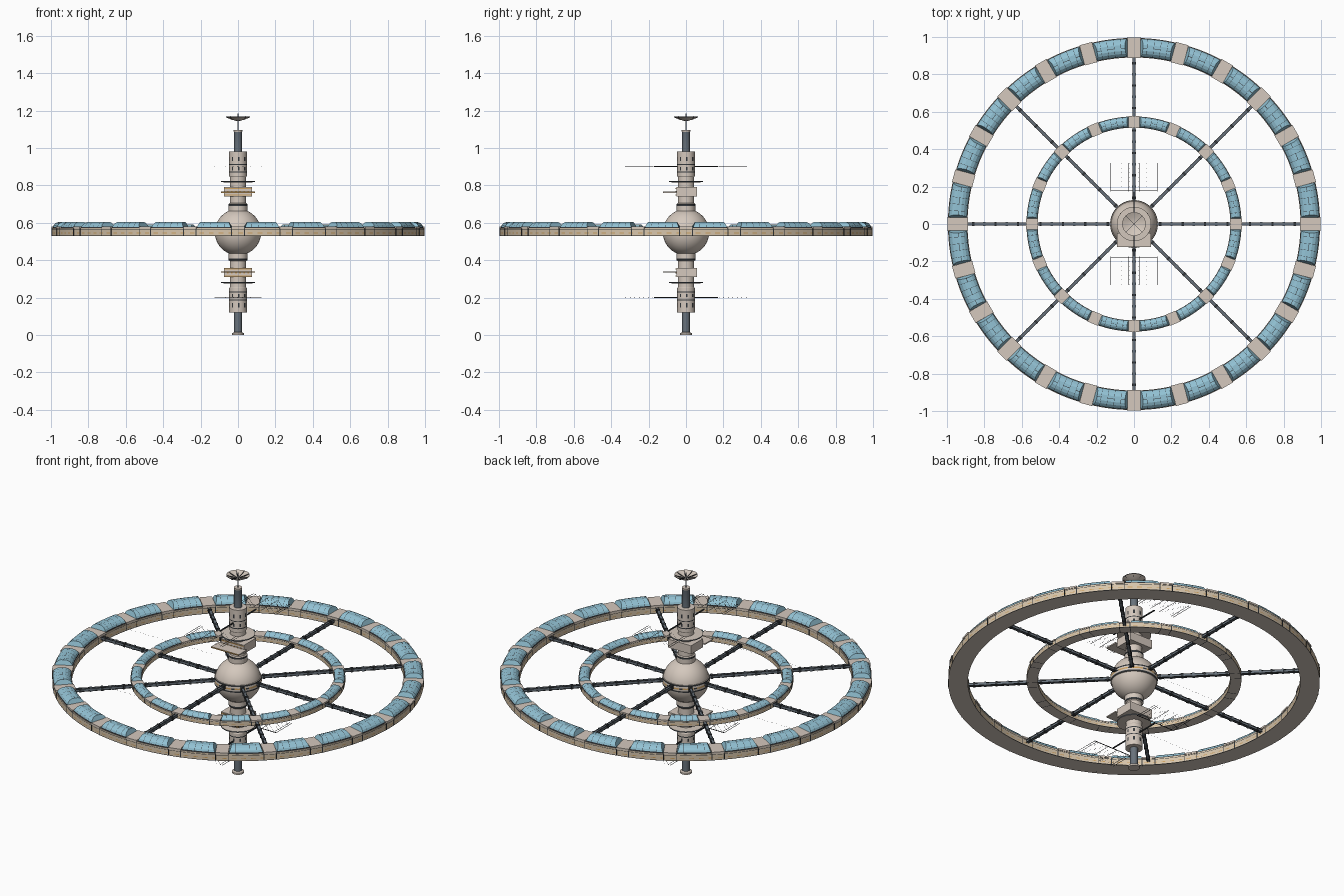
import bpy, bmesh
from math import sin, cos, pi, radians
from mathutils import Matrix

old = bpy.data.objects.get("Cube")
if old:
    bpy.data.objects.remove(old)

MID = 0.55  # height of the mirror plane


def material(name, r, g, b):
    m = bpy.data.materials.new(name)
    m.use_nodes = True
    col = (r, g, b, 1)
    m.diffuse_color = col
    node = next(n for n in m.node_tree.nodes if n.type == 'BSDF_PRINCIPLED')
    node.inputs["Base Color"].default_value = col
    return m


MATS = [material("hull beige", 0.66, 0.58, 0.51),
        material("roof glass blue", 0.29, 0.54, 0.66),
        material("dark frame", 0.035, 0.04, 0.045),
        material("wall tan", 0.68, 0.56, 0.41),
        material("amber trim", 0.62, 0.36, 0.12),
        material("steel grey", 0.14, 0.17, 0.20)]
BEIGE, GLASS, DARK, TAN, AMBER, STEEL = range(6)


def finish(name, bm, smooth=False):
    bmesh.ops.recalc_face_normals(bm, faces=bm.faces)
    me = bpy.data.meshes.new(name)
    bm.to_mesh(me)
    bm.free()
    for m in MATS:
        me.materials.append(m)
    ob = bpy.data.objects.new(name, me)
    bpy.context.collection.objects.link(ob)
    if smooth:
        bpy.ops.object.select_all(action='DESELECT')
        ob.select_set(True)
        bpy.context.view_layer.objects.active = ob
        bpy.ops.object.shade_smooth_by_angle(angle=radians(25))


def sweep(bm, profile, angles, mat, loop=False, full=True, lean=0):
    """Turn an (r, z) profile about z; mat(i, j) colours angle step i, profile step j.
    Open sweeps get end faces that lean inward with height."""
    base, last = profile[0][1], len(angles) - 1
    rows = []
    for i, a in enumerate(angles):
        tilt = lean * ((i == 0) - (i == last))
        rows.append([bm.verts.new((r * cos(a + tilt * (z - base)), r * sin(a + tilt * (z - base)), z))
                     for r, z in profile])
    n = len(profile)
    for i in range(len(rows) if full else last):
        p, q = rows[i], rows[(i + 1) % len(rows)]
        for j in range(n if loop else n - 1):
            k = (j + 1) % n
            bm.faces.new((p[j], q[j], q[k], p[k])).material_index = mat(i, j)
    if not full:
        for row in (rows[0], rows[-1]):
            bm.faces.new(row).material_index = GLASS
    elif not loop:
        for j in (0, -1):
            if profile[j][0] > 0.002:
                bm.faces.new([row[j] for row in rows]).material_index = BEIGE


def block(bm, matrix, size, mat):
    m = matrix @ Matrix.Diagonal((*size, 1))
    for v in bmesh.ops.create_cube(bm, size=1, matrix=m)["verts"]:
        for f in v.link_faces:
            f.material_index = mat


def box(bm, center, size, mat, turn=0.0):
    block(bm, Matrix.Rotation(turn, 4, 'Z') @ Matrix.Translation(center), size, mat)


def circle(n):
    return [2 * pi * i / n for i in range(n)]


def lathe(name, bands, n=32, windows=(), flip=False):
    """bands: (r, z, colour of the band above); window bands alternate round the hull."""
    bm = bmesh.new()
    prof = [(r, 2 * MID - z if flip else z) for r, z, _ in bands]
    sweep(bm, prof, circle(n),
          lambda i, j: DARK if j in windows and i % 4 == 0 else bands[j][2])
    finish(name, bm, True)


def habitat_ring(name, r0, r1, z0, z1, count, block_deg):
    """Trough with wall windows, glazed roofs and low blocks between them."""
    h, w = z1 - z0, r1 - r0
    deck = z0 + h * 0.55
    steps = (0, 0.06, 0.32, 0.42, 0.78, 0.84, 1)
    colours = (DARK, TAN, AMBER, TAN, DARK, TAN)
    outer = [(r1, z0 + s * (deck - z0)) for s in steps]
    inner = [(r0, z) for _, z in reversed(outer)]
    kinds = colours + (BEIGE,) + colours[::-1] + (BEIGE,)
    bm = bmesh.new()
    sweep(bm, outer + inner, circle(count * 10),
          lambda i, j: TAN if kinds[j] == AMBER and i % 2 else kinds[j], loop=True)
    finish(name + "_trough", bm)

    # Glass roof segments with dark sills, narrow glazing bars and sloping ends
    shape = [(0.03, 0.55), (0.045, 0.64), (0.085, 0.77), (0.2, 0.92), (0.35, 1.0), (0.485, 1.0),
             (0.51, 1.0), (0.65, 1.0), (0.8, 0.92), (0.915, 0.77), (0.955, 0.64), (0.97, 0.55)]
    prof = [(r0 + u * w, z0 + v * h) for u, v in shape]
    sills = (0, 10)
    bm = bmesh.new()
    pitch = 2 * pi / count
    half = (pitch - radians(block_deg)) / 2
    bar = 0.0008 / r1
    for k in range(count):
        mid = (k + 0.5) * pitch
        cuts = [mid - half]
        for t in (-0.6, -0.2, 0.2, 0.6):
            cuts += [mid + half * t - bar, mid + half * t + bar]
        cuts.append(mid + half)
        sweep(bm, prof, cuts,
              lambda i, j: DARK if i % 2 or j in sills or (j == 5 and i % 4 == 0) else GLASS,
              full=False, lean=0.4 / r1)
    finish(name + "_glass_roofs", bm)

    # Blocks between the roofs, with dark joints on the walls
    bm = bmesh.new()
    for k in range(count):
        a = k * pitch
        width = r1 * radians(block_deg) * 0.95
        box(bm, ((r0 + r1) / 2, 0, deck + 0.04 * h), (w * 1.06, width, h * 0.14), BEIGE, a)
        for s in (-1, 1):
            box(bm, ((r0 + r1) / 2, s * width / 2, (z0 + deck) / 2),
                (w * 1.02, 0.004, deck - z0), DARK, a)
    finish(name + "_blocks", bm)


habitat_ring("outer_ring", 0.89, 0.995, 0.53, 0.605, 24, 4.2)
habitat_ring("inner_ring", 0.515, 0.575, 0.54, 0.59, 16, 6)

# Eight spokes with edge rails and collars
bm = bmesh.new()
for k in range(8):
    a = k * pi / 4
    length, centre, zs = 0.79, 0.5, 0.557
    box(bm, (centre, 0, zs), (length, 0.013, 0.013), STEEL, a)
    for sy in (-1, 1):
        for sz in (-1, 1):
            box(bm, (centre, sy * 0.007, zs + sz * 0.007), (length, 0.003, 0.003), DARK, a)
    for i in range(13):
        box(bm, (0.14 + i * 0.06, 0, zs), (0.012, 0.021, 0.021), STEEL if i % 2 else DARK, a)
finish("spokes", bm)

# Central sphere with a raised equator belt
R = 0.124
lathe("central_sphere", [(max(R * sin(pi * i / 20), 0.001), MID - R * cos(pi * i / 20), BEIGE)
                         for i in range(21)], 40)
belt = [(0.118, -0.022, BEIGE), (0.126, -0.021, DARK), (0.127, -0.013, BEIGE),
        (0.128, -0.004, AMBER), (0.128, 0.004, BEIGE), (0.127, 0.013, DARK),
        (0.126, 0.021, BEIGE), (0.118, 0.022, BEIGE)]
lathe("equator_belt", [(r, MID + z, c) for r, z, c in belt], 40, (3,))

for flip in (False, True):
    tag = "lower" if flip else "upper"

    def up(z):
        return 2 * MID - z if flip else z

    # Tower hull, banded, with window rows
    lathe(tag + "_tower", [
        (0.05, 0.655, BEIGE), (0.05, 0.69, DARK), (0.05, 0.70, BEIGE), (0.044, 0.705, BEIGE),
        (0.044, 0.845, BEIGE), (0.047, 0.85, BEIGE), (0.047, 0.868, DARK), (0.047, 0.874, BEIGE),
        (0.047, 0.88, BEIGE), (0.047, 0.898, BEIGE), (0.047, 0.91, DARK), (0.047, 0.915, BEIGE),
        (0.047, 0.93, BEIGE), (0.047, 0.952, BEIGE), (0.047, 0.98, BEIGE)],
        32, (8, 12), flip)
    # Thin collar disc
    lathe(tag + "_collar", [(0.044, 0.816, BEIGE), (0.092, 0.817, STEEL), (0.092, 0.823, BEIGE),
                            (0.044, 0.824, BEIGE)], 32, (), flip)
    # End spindle
    flange = 0.032 if flip else 0.023
    lathe(tag + "_spindle", [
        (0.021, 0.975, STEEL), (0.021, 1.085, BEIGE),
        (flange, 1.09, BEIGE), (flange, 1.1 if flip else 1.095, BEIGE)], 16, (), flip)

    # Docking block with amber front trim and a landing deck
    bm = bmesh.new()
    box(bm, (0, 0.004, up(0.766)), (0.15, 0.112, 0.05), BEIGE)
    for dz in (-0.018, 0.018):
        box(bm, (0, -0.053, up(0.766) + dz), (0.146, 0.004, 0.005), AMBER)
    for i in range(6):
        box(bm, (-0.055 + i * 0.022, -0.053, up(0.766)), (0.009, 0.004, 0.009), AMBER)
    box(bm, (0, -0.085, up(0.763)), (0.18, 0.075, 0.007), BEIGE)
    box(bm, (0, -0.122, up(0.763)), (0.18, 0.002, 0.007), AMBER)
    finish(tag + "_docking_block", bm)

    # Fine pin arrays on a boom
    bm = bmesh.new()
    z = up(0.90)
    box(bm, (0, 0, z), (0.006, 0.34, 0.006), DARK)
    for s in (-1, 1):
        if flip:
            box(bm, (0, s * 0.178, z), (0.252, 0.003, 0.003), DARK)
        for sx in (-1, 1):
            for x in (0.03, 0.11, 0.125):
                box(bm, (sx * x, s * 0.25, z), (0.0015, 0.15, 0.0015), DARK)
            for i in range(8):
                for j in range(12):
                    box(bm, (sx * (0.008 + i * 0.015), s * (0.19 + j * 0.012), z),
                        (0.0006, 0.0006, 0.004), DARK)
    finish(tag + "_pin_arrays", bm)

    # Long whisker aerial
    bm = bmesh.new()
    box(bm, (-0.42, -0.15, up(0.74)), (0.70, 0.0003, 0.0003), DARK)
    finish(tag + "_whisker", bm)

# Dish aerial on its slim mast
lathe("dish_mast", [(0.002, 1.09, STEEL), (0.002, 1.15, STEEL), (0.0015, 1.18, DARK),
                    (0.001, 1.19, DARK)], 8)
lathe("dish", [(0.006, 1.145, BEIGE), (0.035, 1.151, BEIGE), (0.063, 1.166, DARK),
               (0.063, 1.169, BEIGE), (0.035, 1.156, BEIGE), (0.006, 1.150, BEIGE)], 24)
bm = bmesh.new()
for k in range(8):
    rib = Matrix.Rotation(k * pi / 4, 4, 'Z') @ Matrix.Translation((0.034, 0, 1.157))
    block(bm, rib @ Matrix.Rotation(-0.32, 4, 'Y'), (0.056, 0.0018, 0.008), DARK)
finish("dish_ribs", bm)
